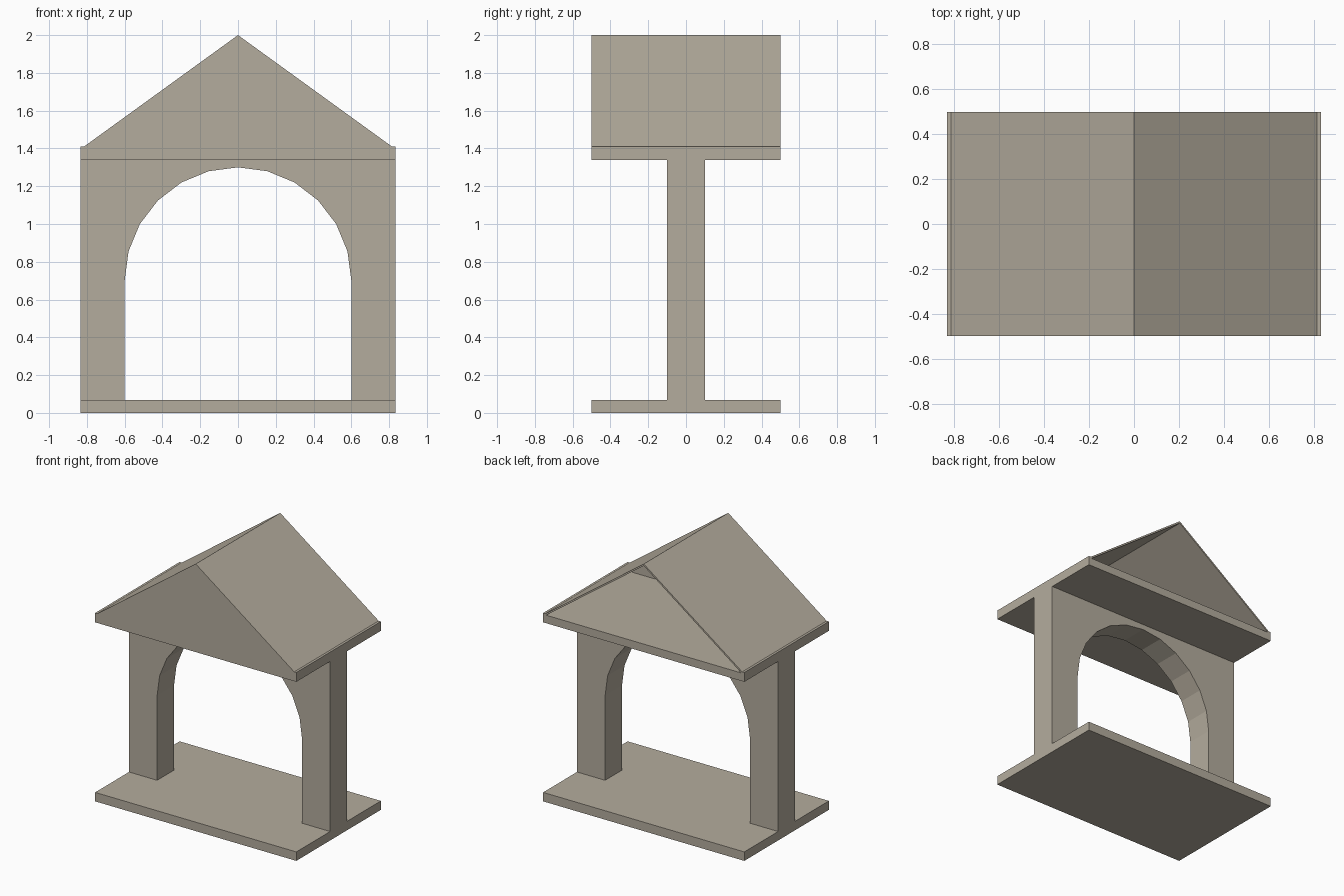
import bpy, bmesh, math

if "Cube" in bpy.data.objects:
    bpy.data.objects.remove(bpy.data.objects["Cube"])

stone = bpy.data.materials.new("warm_grey_stone")
stone.diffuse_color = (0.456, 0.413, 0.337, 1)
stone.use_nodes = True
stone.node_tree.nodes["Principled BSDF"].inputs["Base Color"].default_value = stone.diffuse_color

HALF_W, HALF_D = 0.833, 0.5   # overall half width and half depth
SLAB = 0.067                  # slab thickness
CEIL = 1.34                   # underside of upper slab


def extrude_profile(name, profile, y0, y1):
    """Extrude a closed (x, z) outline from y0 to y1."""
    bm = bmesh.new()
    face = bm.faces.new([bm.verts.new((x, y0, z)) for x, z in profile])
    out = bmesh.ops.extrude_face_region(bm, geom=[face])
    moved = [v for v in out["geom"] if isinstance(v, bmesh.types.BMVert)]
    bmesh.ops.translate(bm, verts=moved, vec=(0, y1 - y0, 0))
    bmesh.ops.recalc_face_normals(bm, faces=bm.faces)
    mesh = bpy.data.meshes.new(name)
    bm.to_mesh(mesh)
    bm.free()
    mesh.materials.append(stone)
    obj = bpy.data.objects.new(name, mesh)
    bpy.context.collection.objects.link(obj)
    return obj


def rect(x, z0, z1):
    return [(-x, z0), (x, z0), (x, z1), (-x, z1)]


# Floor and attic slabs
extrude_profile("base_slab", rect(HALF_W, 0, SLAB), -HALF_D, HALF_D)
extrude_profile("attic_slab", rect(HALF_W, CEIL, 1.40), -HALF_D, HALF_D)

# Middle wall with a twelve-sided half-round arch
arch = [(0.6 * math.cos(math.radians(15 * i)), 0.7 + 0.6 * math.sin(math.radians(15 * i)))
        for i in range(13)]
wall = ([(HALF_W, SLAB), (HALF_W, CEIL), (-HALF_W, CEIL), (-HALF_W, SLAB), (-0.6, SLAB)]
        + arch[::-1] + [(0.6, SLAB)])
extrude_profile("arch_wall", wall, -0.1, 0.1)

# Thin pitched roof with small flat eaves
right = [(HALF_W, 1.40), (HALF_W, 1.41), (0.815, 1.41)]
roof = ([(0.808, 1.40)] + right + [(0, 2.0)]
        + [(-x, z) for x, z in right[::-1]] + [(-0.808, 1.40), (0, 1.985)])
extrude_profile("roof", roof, -HALF_D, HALF_D)

# Front gable; the back of the attic stays open
extrude_profile("front_gable", [(-0.808, 1.40), (0.808, 1.40), (0, 1.985)], -HALF_D, -0.4)
